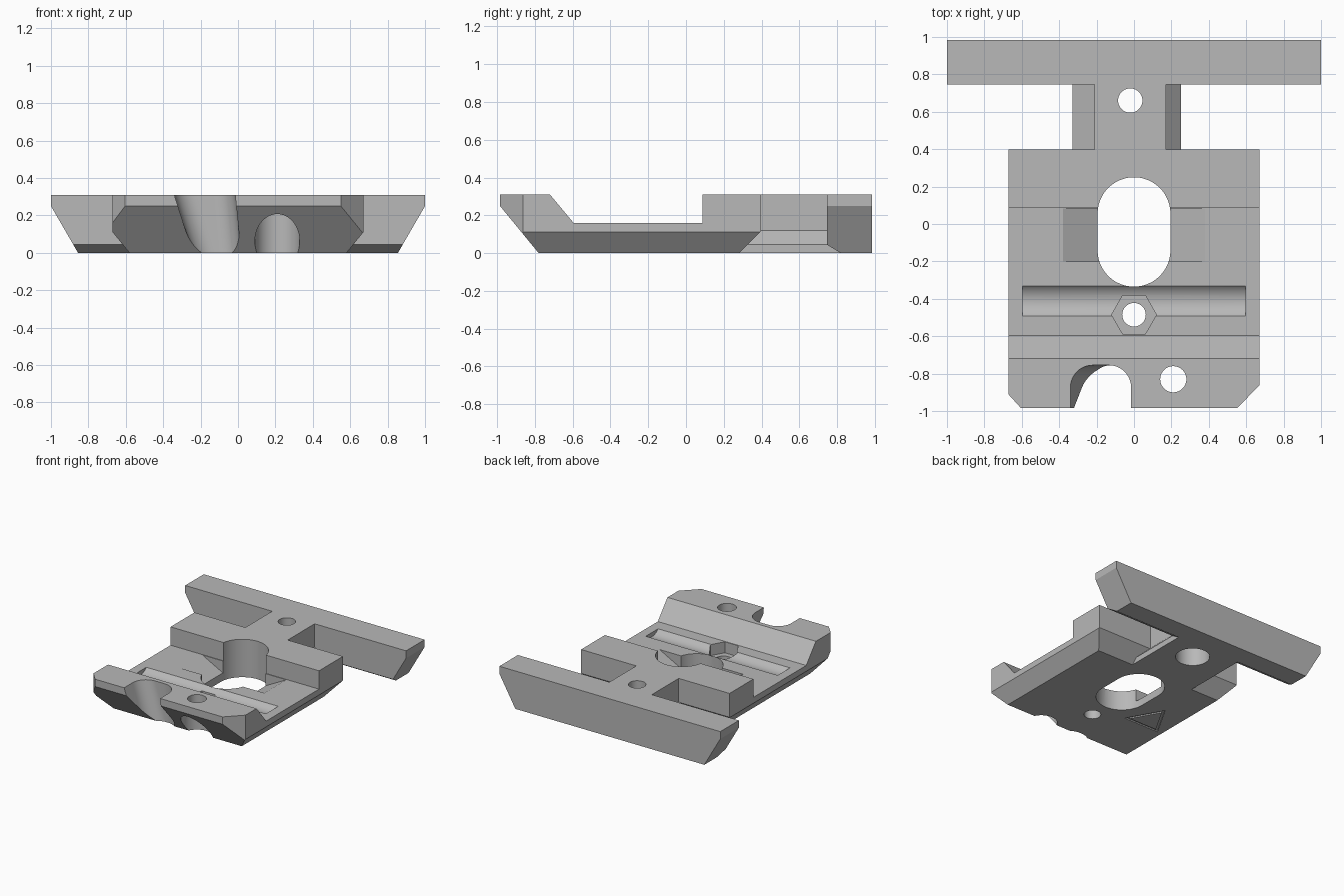
import bpy, bmesh
from math import sin, cos, pi, radians

cube = bpy.data.objects.get("Cube")
if cube:
    bpy.data.objects.remove(cube, do_unlink=True)

grey = bpy.data.materials.new("plain grey")
grey.use_nodes = True
grey.diffuse_color = (0.48, 0.48, 0.48, 1)
grey.node_tree.nodes["Principled BSDF"].inputs["Base Color"].default_value = (0.48, 0.48, 0.48, 1)

PLACE = {"X": lambda p, t: (t, p[0], p[1]),
         "Y": lambda p, t: (p[0], t, p[1]),
         "Z": lambda p, t: (p[0], p[1], t)}


def prism(name, axis, pts, lo, hi, end_pts=None):
    """Solid between a profile at lo and the same (or another) profile at hi."""
    bm = bmesh.new()
    put = PLACE[axis]
    a = [bm.verts.new(put(p, lo)) for p in pts]
    b = [bm.verts.new(put(p, hi)) for p in (end_pts or pts)]
    bm.faces.new(a)
    bm.faces.new(b)
    for i in range(len(a)):
        j = (i + 1) % len(a)
        bm.faces.new((a[i], a[j], b[j], b[i]))
    bmesh.ops.recalc_face_normals(bm, faces=bm.faces)
    me = bpy.data.meshes.new(name)
    bm.to_mesh(me)
    bm.free()
    me.materials.append(grey)
    ob = bpy.data.objects.new(name, me)
    bpy.context.collection.objects.link(ob)
    return ob


def arc(cx, cy, r, start, end, n):
    return [(cx + r * cos(radians(start + (end - start) * i / n)),
             cy + r * sin(radians(start + (end - start) * i / n))) for i in range(n + 1)]


def circle(cx, cy, r, n=48):
    return arc(cx, cy, r, 0, 360, n)[:-1]


def combine(target, tool, operation="DIFFERENCE"):
    """Apply a boolean and remove the tool."""
    mod = target.modifiers.new("cut", "BOOLEAN")
    mod.operation, mod.object, mod.solver = operation, tool, "EXACT"
    bpy.context.view_layer.update()
    graph = bpy.context.evaluated_depsgraph_get()
    me = bpy.data.meshes.new_from_object(target.evaluated_get(graph))
    target.modifiers.clear()
    target.data = me
    bpy.data.objects.remove(tool, do_unlink=True)


# Base plate: side profile, trimmed by bevelled sides and clipped front corners
plate = prism("mount_plate", "X", [
    (-0.78, 0), (-0.985, 0.25), (-0.985, 0.31), (-0.72, 0.31), (-0.595, 0.16),
    (0.088, 0.16), (0.088, 0.31), (0.397, 0.31), (0.397, 0.115), (0.28, 0)], -0.8, 0.8)
combine(plate, prism("side_trim", "Y", [
    (-0.564, -0.02), (0.564, -0.02), (0.672, 0.112), (0.672, 0.4), (-0.672, 0.4),
    (-0.672, 0.112)], -1.2, 0.6), "INTERSECT")
combine(plate, prism("corner_trim", "Z", [
    (-0.59, -1), (0.535, -1), (0.672, -0.862), (0.8, -0.734), (0.8, 0.6),
    (-0.8, 0.6), (-0.8, -0.77), (-0.672, -0.91)], -0.1, 0.5), "INTERSECT")

# Neck with a wider foot
neck = prism("neck", "Y", [
    (-0.328, 0), (0.25, 0), (0.25, 0.045), (0.172, 0.12), (0.172, 0.31),
    (-0.212, 0.31), (-0.212, 0.12), (-0.328, 0.045)], 0.265, 0.85)

# Crossbar with tapered ends
bar = prism("crossbar", "X", [
    (0.745, 0.045), (0.745, 0.31), (0.985, 0.31), (0.985, 0), (0.82, 0)], -1.2, 1.2)
combine(bar, prism("bar_trim", "Y", [
    (-0.838, -0.03), (0.838, -0.03), (1, 0.25), (1, 0.4), (-1, 0.4), (-1, 0.25)],
    0.5, 1.2), "INTERSECT")
combine(plate, neck, "UNION")
combine(plate, bar, "UNION")

# Central slot and the sloping pocket around it
slot = arc(0, 0.055, 0.195, 0, 180, 24) + arc(0, -0.14, 0.195, 180, 360, 24)
combine(plate, prism("slot", "Z", slot, -0.1, 0.5))
combine(plate, prism("pocket", "Y", [
    (-0.38, 0.16), (-0.19, 0.06), (0.19, 0.06), (0.38, 0.16), (0.38, 0.2),
    (-0.38, 0.2)], -0.2, 0.083))

# Shallow round groove across the floor
combine(plate, prism("groove", "X", circle(-0.412, 0.234, 0.109, 64), -0.597, 0.597))

# Nut recess and bolt holes: x, y, radius, bottom, top, sides
for x, y, r, lo, hi, n in [
        (0, -0.485, 0.12, 0.07, 0.25, 6), (0, -0.485, 0.063, -0.1, 0.2, 40),
        (-0.02, 0.66, 0.065, -0.1, 0.5, 40), (-0.02, 0.66, 0.128, -0.1, 0.15, 48),
        (0.21, -0.83, 0.07, -0.1, 0.5, 40), (0.21, -0.83, 0.12, -0.1, 0.217, 48)]:
    combine(plate, prism("hole", "Z", circle(x, y, r, n), lo, hi))


# Leaning channel open to the front
def channel_outline(left, right, r, y=-0.875):
    return ([(right, -1.1)] + arc(right - r, y, r, 0, 90, 12)
            + arc(left + r, y, r, 90, 180, 12) + [(left, -1.1)])


combine(plate, prism("channel", "Z", channel_outline(-0.235, 0.018, 0.12), -0.02, 0.33,
                     channel_outline(-0.347, -0.017, 0.12)))

# Thin engraved triangle on the underside
outer = [(-0.22, -0.37), (-0.38, -0.09), (-0.54, -0.37)]
inner = [(-0.38 + (x + 0.38) * 0.8, -0.277 + (y + 0.277) * 0.8) for x, y in outer]
for i in range(3):
    j = (i + 1) % 3
    combine(plate, prism("engraving", "Z", [outer[i], outer[j], inner[j], inner[i]], -0.05, 0.01))

# Smooth the round walls, keep the edges sharp
bpy.ops.object.select_all(action="DESELECT")
plate.select_set(True)
bpy.context.view_layer.objects.active = plate
bpy.ops.object.shade_smooth_by_angle(angle=radians(25))
